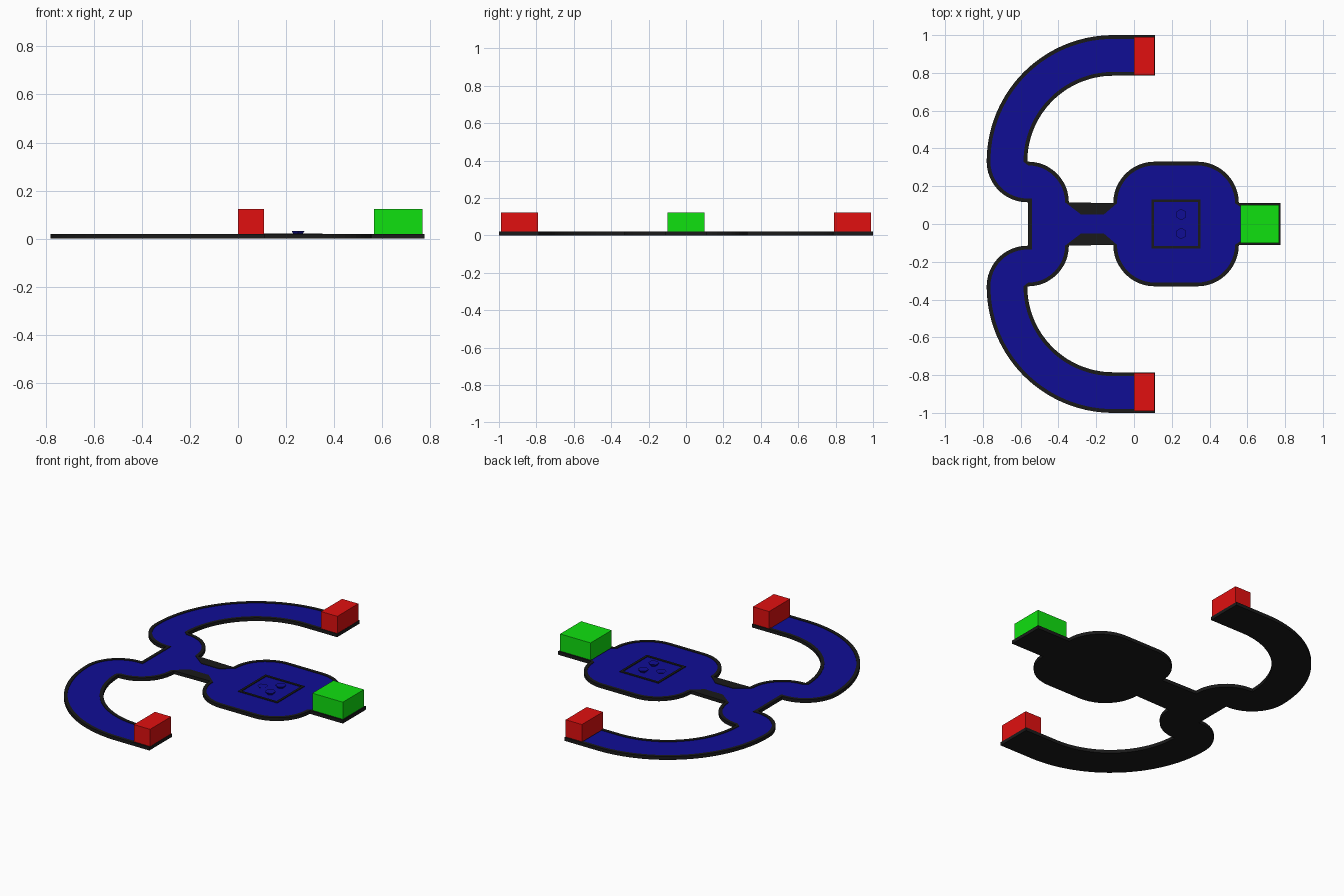
import bpy, bmesh
from math import radians, cos, sin

if "Cube" in bpy.data.objects:
    bpy.data.objects.remove(bpy.data.objects["Cube"])


def material(name, color):
    m = bpy.data.materials.new(name)
    m.diffuse_color = (*color, 1)
    m.use_nodes = True
    m.node_tree.nodes["Principled BSDF"].inputs["Base Color"].default_value = m.diffuse_color
    return m


BLACK = material("black", (0.01, 0.01, 0.01))
BLUE = material("blue", (0.005, 0.004, 0.3))
RED = material("red", (0.75, 0.005, 0.005))
GREEN = material("green", (0.005, 0.75, 0.005))
TOP, FLOOR = 0.02, 0.017


def finish(name, bm, *mats):
    bmesh.ops.recalc_face_normals(bm, faces=bm.faces)
    me = bpy.data.meshes.new(name)
    bm.to_mesh(me)
    bm.free()
    for m in mats:
        me.materials.append(m)
    ob = bpy.data.objects.new(name, me)
    bpy.context.collection.objects.link(ob)
    return ob


def box(name, x0, x1, y0, y1, z0, z1, mat):
    bm = bmesh.new()
    bmesh.ops.create_cube(bm, size=1)
    for v in bm.verts:
        v.co = ((x0 + x1) / 2 + v.co.x * (x1 - x0),
                (y0 + y1) / 2 + v.co.y * (y1 - y0),
                (z0 + z1) / 2 + v.co.z * (z1 - z0))
    return finish(name, bm, mat)


def arc(cx, cy, r, a0, a1, n):
    angles = [radians(a0 + (a1 - a0) * i / n) for i in range(n + 1)]
    return [(cx + r * cos(a), cy + r * sin(a)) for a in angles]


def outline(d, x_front, x_arm, waist):
    # upper half of the outline, inset by d, then mirrored
    half = [(x_front, 0.11 - d)]
    half += arc(0.335, 0.11, 0.22 - d, 0, 90, 12)
    half += arc(0.11, 0.11, 0.22 - d, 90, 180, 12)
    half += waist
    half += arc(-0.56, 0.115, 0.215 - d, 0, 90, 12)
    half += arc(-0.11, 0.33, 0.455 + d, 180, 90, 28)
    half += [(x_arm, 0.785 + d), (x_arm, 1 - d)]
    half += arc(-0.11, 0.33, 0.67 - d, 90, 180, 28)
    half += arc(-0.565, 0.33, 0.215 - d, 180, 270, 12)[1:]
    half += [(-0.56 + d, 0.115 + d)]
    return half + [(x, -y) for x, y in reversed(half)]


# base plate with raised black rim and recessed blue track
bm = bmesh.new()


def loop(pts, z):
    vs = [bm.verts.new((x, y, z)) for x, y in pts]
    es = [bm.edges.new((vs[i - 1], vs[i])) for i in range(len(vs))]
    return vs, es


def fill(*loops):
    res = bmesh.ops.triangle_fill(bm, use_beauty=True, edges=[e for l in loops for e in l[1]])
    return [f for f in res["geom"] if isinstance(f, bmesh.types.BMFace)]


def walls(a, b):
    for i in range(len(a[0])):
        bm.faces.new((a[0][i - 1], a[0][i], b[0][i], b[0][i - 1]))


outer = outline(0, 0.775, 0.11, [])
inner = outline(0.02, 0.565, 0.0, [(-0.16, 0.05), (-0.28, 0.05)])
bottom, rim_out = loop(outer, 0), loop(outer, TOP)
rim_in, floor = loop(inner, TOP), loop(inner, FLOOR)
fill(bottom)
fill(rim_out, rim_in)
for f in fill(floor):
    f.material_index = 1
walls(bottom, rim_out)
walls(rim_in, floor)
finish("base_plate", bm, BLACK, BLUE)

# end blocks
box("front_block", 0.565, 0.768, -0.1, 0.1, TOP - 0.002, 0.123, GREEN)
for s, side in ((1, "upper"), (-1, "lower")):
    ys = sorted((s * 0.79, s * 0.99))
    box(side + "_arm_block", 0, 0.108, *ys, TOP - 0.005, 0.123, RED)

# square frame on the body
cx, h, w = 0.222, 0.13, 0.014
for s in (-1, 1):
    a, b = sorted((s * h, s * (h - w)))
    box("frame_side", cx + a, cx + b, -h, h, FLOOR - 0.002, 0.021, BLACK)
    box("frame_end", cx - h + w, cx + h - w, a, b, FLOOR - 0.002, 0.021, BLACK)

# three small studs inside the frame
for x, y, z in ((0.25, 0.05, 0.031), (0.25, -0.05, 0.031), (0.165, 0, 0.022)):
    bm = bmesh.new()
    bmesh.ops.create_cone(bm, cap_ends=True, segments=6, radius1=0.02,
                          radius2=0.03, depth=z - FLOOR + 0.001)
    bmesh.ops.translate(bm, verts=bm.verts, vec=(x, y, (z + FLOOR - 0.001) / 2))
    finish("stud", bm, BLUE)
